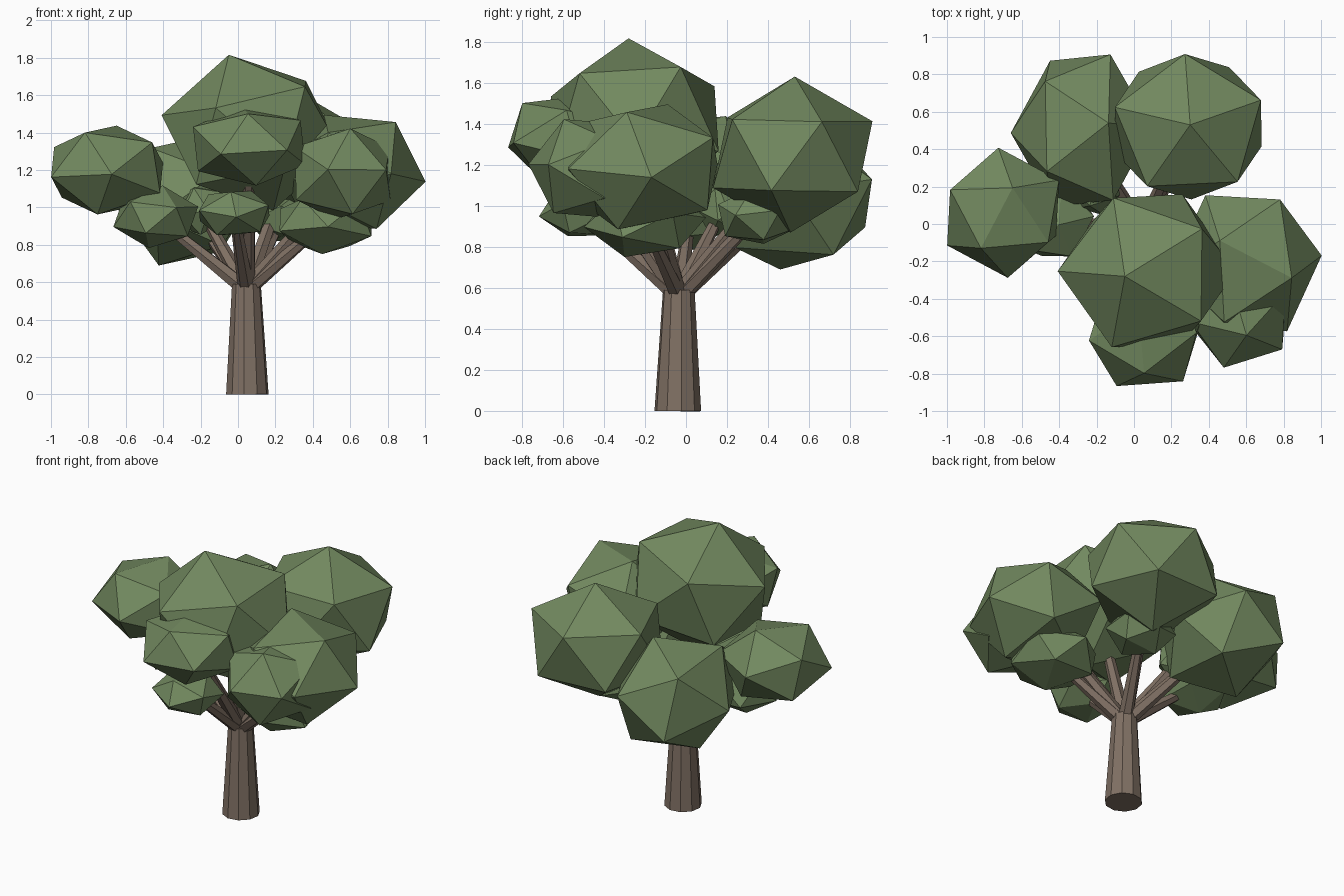
import bpy, bmesh, math
from mathutils import Vector, Matrix

cube = bpy.data.objects.get("Cube")
if cube:
    bpy.data.objects.remove(cube, do_unlink=True)


def material(name, colour):
    mat = bpy.data.materials.new(name)
    mat.use_nodes = True
    mat.diffuse_color = colour
    mat.node_tree.nodes["Principled BSDF"].inputs["Base Color"].default_value = colour
    return mat


LEAF = material("leaf green", (0.168, 0.25, 0.115, 1))
BARK = material("bark brown", (0.215, 0.162, 0.126, 1))


def add_object(name, bm, mat):
    mesh = bpy.data.meshes.new(name)
    bm.normal_update()
    bm.to_mesh(mesh)
    bm.free()
    mesh.materials.append(mat)
    obj = bpy.data.objects.new(name, mesh)
    bpy.context.scene.collection.objects.link(obj)
    return obj


def frame(a, b):
    """Axes built from one direction and a second one beside it."""
    u = a.normalized()
    v = (b - u * b.dot(u)).normalized()
    return Matrix((u, v, u.cross(v))).transposed()


def leaf_clump(name, centre, radii, tip, side):
    """Stretched icosahedron turned so one corner meets tip, its neighbour faces side."""
    centre = Vector(centre)
    squash = Matrix.Diagonal(radii)
    a, b = (squash.inverted() @ (Vector(p) - centre) for p in (tip, side))
    bm = bmesh.new()
    bmesh.ops.create_icosphere(bm, subdivisions=1, radius=1)
    bm.verts.ensure_lookup_table()
    first = bm.verts[0]
    other = first.link_edges[0].other_vert(first)
    turn = frame(a, b) @ frame(first.co, other.co).transposed()
    for v in bm.verts:
        v.co = squash @ (turn @ v.co) + centre
    return add_object(name, bm, LEAF)


def limb(name, start, end, r1, r2, sides):
    """Tapered round limb between two points."""
    start, end = Vector(start), Vector(end)
    axis = end - start
    bm = bmesh.new()
    bmesh.ops.create_cone(bm, cap_ends=True, segments=sides, radius1=r1, radius2=r2,
                          depth=axis.length)
    spin = Matrix.Rotation(math.pi / 2, 4, 'Z')
    turn = axis.to_track_quat('Z', 'Y').to_matrix().to_4x4()
    bm.transform(Matrix.Translation((start + end) / 2) @ turn @ spin)
    return add_object(name, bm, BARK)


# Trunk
limb("trunk", (0.05, -0.04, 0), (0.045, -0.035, 0.59), 0.115, 0.078, 10)

# Foliage: centre, radii, one corner, a neighbouring corner
clumps = {
    "crown_top": ((0.07, -0.25, 1.40), (0.49, 0.47, 0.43), (-0.05, -0.28, 1.82), (0.38, -0.01, 1.72)),
    "crown_left": ((0.60, -0.21, 1.19), (0.41, 0.43, 0.34), (0.99, -0.17, 1.14), (0.83, -0.29, 1.46)),
    "crown_left_front": ((0.56, -0.46, 1.18), (0.31, 0.32, 0.27), (0.49, -0.73, 1.20), (0.83, -0.65, 1.20)),
    "crown_front": ((0.06, -0.57, 1.33), (0.34, 0.34, 0.23), (-0.11, -0.90, 1.28), (0.06, -0.82, 1.53)),
    "crown_right": ((-0.70, 0.06, 1.20), (0.35, 0.35, 0.26), (-1.00, 0.19, 1.33), (-0.72, 0.40, 1.22)),
    "crown_back_left": ((0.29, 0.52, 1.25), (0.46, 0.43, 0.38), (0.30, 0.53, 1.62), (0.67, 0.66, 1.45)),
    "crown_back_right": ((-0.28, 0.50, 1.04), (0.38, 0.46, 0.38), (-0.48, 0.77, 1.29), (-0.20, 0.60, 1.41)),
    "low_left": ((0.47, -0.20, 0.92), (0.29, 0.30, 0.18), (0.45, -0.30, 0.75), (0.73, -0.30, 0.87)),
    "low_front": ((-0.02, -0.50, 0.97), (0.22, 0.22, 0.14), (-0.01, -0.70, 0.95), (-0.04, -0.60, 1.09)),
    "low_right": ((-0.44, 0.02, 0.95), (0.24, 0.23, 0.17), (-0.65, 0.00, 0.90), (-0.45, -0.15, 1.08)),
    "low_back_left": ((0.24, 0.35, 0.95), (0.22, 0.21, 0.15), (0.25, 0.52, 0.90), (0.40, 0.37, 0.82)),
    "low_back_right": ((-0.20, 0.18, 0.99), (0.14, 0.14, 0.15), (-0.20, 0.24, 1.13), (-0.12, 0.14, 1.04)),
}
for name, shape in clumps.items():
    leaf_clump(name, *shape)

# Branches fan out from the trunk top into the foliage
fork = Vector((0.045, -0.035, 0.56))
for name in clumps:
    if name not in ("crown_left_front", "crown_right"):
        target = Vector(clumps[name][0])
        root = fork + (target - fork).normalized() * 0.03
        limb("branch_" + name, root, target, 0.045, 0.025, 6)
